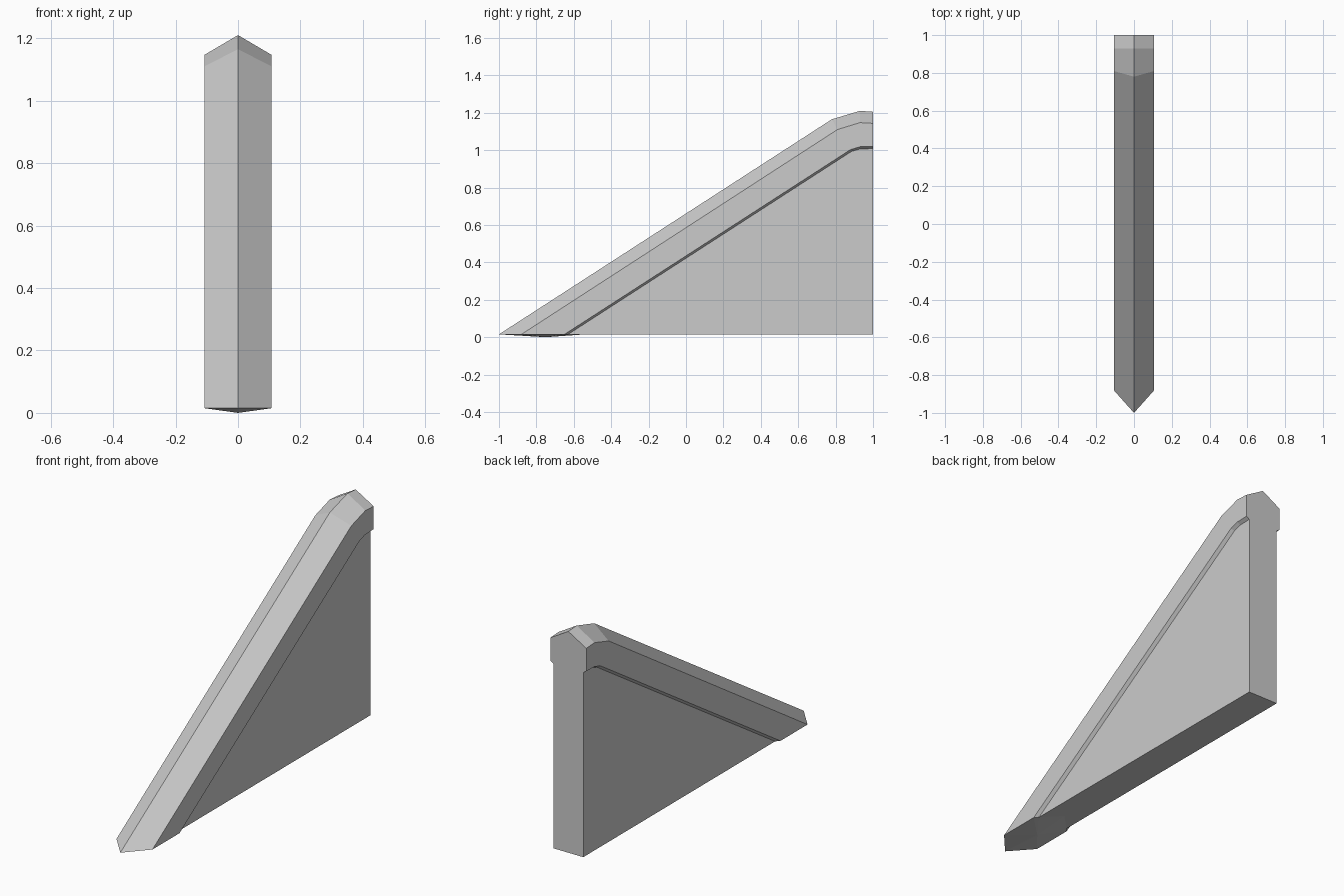
import bpy
import bmesh

cube = bpy.data.objects.get("Cube")
if cube:
    bpy.data.objects.remove(cube, do_unlink=True)

stone = bpy.data.materials.new("grey_stone")
stone.use_nodes = True
stone.diffuse_color = (0.6, 0.6, 0.6, 1)
stone.node_tree.nodes["Principled BSDF"].inputs["Base Color"].default_value = (0.6, 0.6, 0.6, 1)

CAP_X, WALL_X, BASE_Z = 0.107, 0.089, 0.015

# Paths along the slope, as (y, z) from foot to back
ridge = [(-1, BASE_Z), (0.78, 1.165), (0.93, 1.21), (1, 1.205)]
shoulder = [(-0.88, BASE_Z), (0.81, 1.11), (0.93, 1.147), (1, 1.143)]
lip = [(-0.65, BASE_Z), (0.88, 1.003), (0.93, 1.018), (1, 1.02)]
inner = [(-0.63, BASE_Z), (0.885, 0.993), (0.93, 1.006), (1, 1.008)]


def finish(name, bm):
    bmesh.ops.recalc_face_normals(bm, faces=bm.faces)
    mesh = bpy.data.meshes.new(name)
    bm.to_mesh(mesh)
    bm.free()
    mesh.materials.append(stone)
    obj = bpy.data.objects.new(name, mesh)
    bpy.context.collection.objects.link(obj)


def make_coping():
    bm = bmesh.new()
    rails = [(0, ridge), (CAP_X, shoulder), (CAP_X, lip), (WALL_X, inner),
             (-WALL_X, inner), (-CAP_X, lip), (-CAP_X, shoulder)]
    rings = [[bm.verts.new((x, *path[i])) for x, path in rails] for i in range(len(ridge))]
    n = len(rails)
    for a, b in zip(rings, rings[1:]):
        for i in range(n):
            j = (i + 1) % n
            bm.faces.new((a[i], a[j], b[j], b[i]))
    bm.faces.new(rings[-1])
    # Shallow pointed underside at the foot
    foot = rings[0]
    dip = bm.verts.new((0, -0.75, 0))
    rear = bm.verts.new((0, -0.54, BASE_Z))
    loop = foot[:4] + [rear] + foot[4:]
    for i, v in enumerate(loop):
        bm.faces.new((v, loop[(i + 1) % len(loop)], dip))
    bm.faces.new((foot[3], foot[4], rear))
    finish("sloped_coping", bm)


def make_wall():
    bm = bmesh.new()
    profile = inner + [(1, BASE_Z)]
    face = bm.faces.new([bm.verts.new((-WALL_X, y, z)) for y, z in profile])
    out = bmesh.ops.extrude_face_region(bm, geom=[face], use_keep_orig=True)
    moved = [g for g in out["geom"] if isinstance(g, bmesh.types.BMVert)]
    bmesh.ops.translate(bm, verts=moved, vec=(2 * WALL_X, 0, 0))
    finish("triangular_wall", bm)


make_coping()
make_wall()
